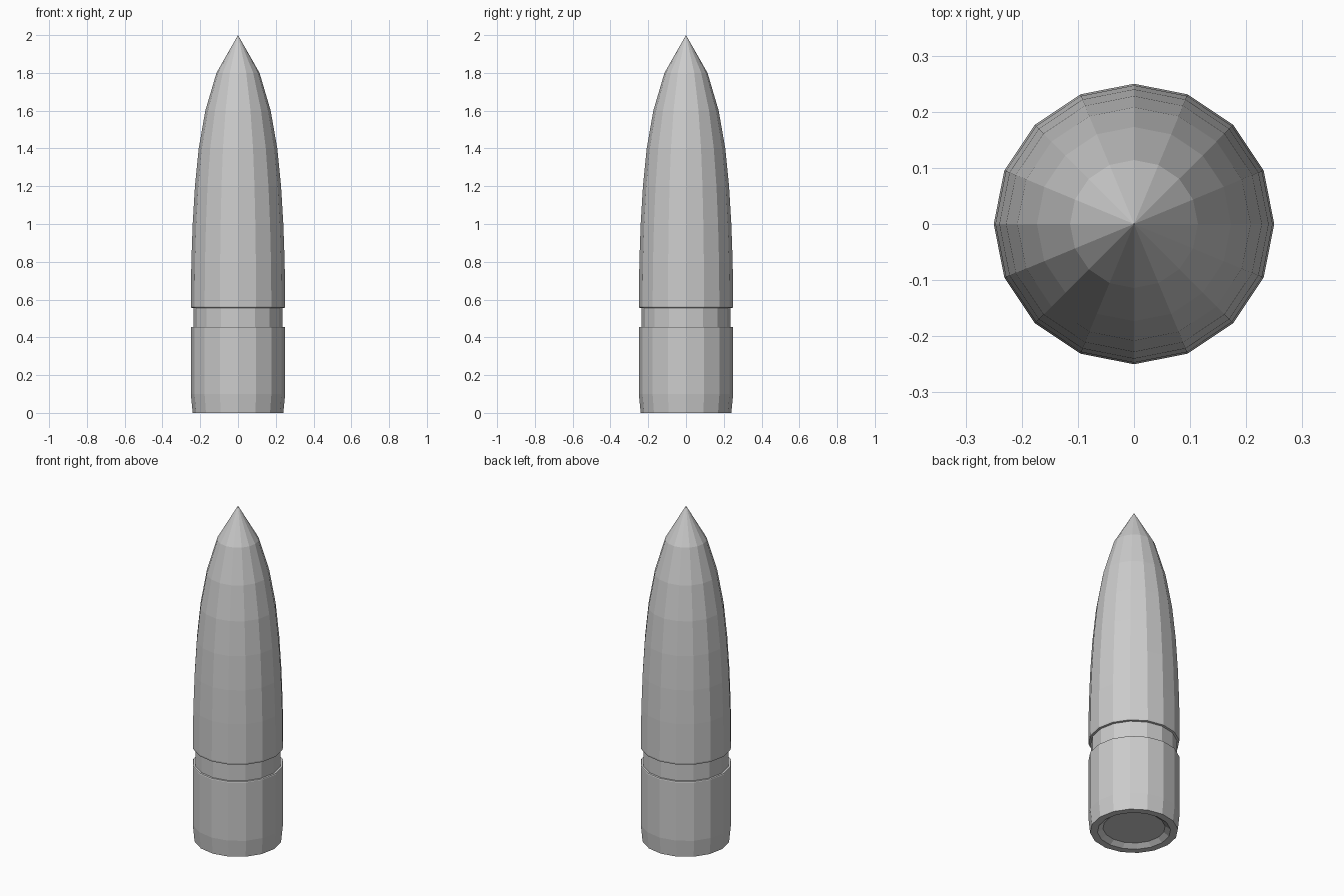
import bpy, bmesh, math

if "Cube" in bpy.data.objects:
    bpy.data.objects.remove(bpy.data.objects["Cube"])

SIDES = 16


def lathe(name, profile):
    """Revolve (radius, z) points around z; radius 0 makes a single pole."""
    bm = bmesh.new()
    rings = []
    for r, z in profile:
        n = 1 if r == 0 else SIDES
        rings.append([bm.verts.new((r * math.cos(i * math.tau / SIDES),
                                    r * math.sin(i * math.tau / SIDES), z))
                      for i in range(n)])
    for a, b in zip(rings, rings[1:]):
        for i in range(SIDES):
            j = (i + 1) % SIDES
            if len(b) == 1:
                bm.faces.new((a[i], a[j], b[0]))
            else:
                bm.faces.new((a[i], a[j], b[j], b[i]))
    # flat floor of the base recess
    bm.faces.new(list(reversed(rings[0])))
    bmesh.ops.recalc_face_normals(bm, faces=bm.faces)
    mesh = bpy.data.meshes.new(name)
    bm.to_mesh(mesh)
    bm.free()
    obj = bpy.data.objects.new(name, mesh)
    bpy.context.collection.objects.link(obj)
    return obj


# recessed base and straight lower body
base = [(0.17, 0.022), (0.20, 0.0), (0.24, 0.0), (0.25, 0.10), (0.25, 0.45)]
# crimp groove
groove = [(0.248, 0.455), (0.236, 0.455), (0.236, 0.555), (0.248, 0.557)]
# curved nose up to the point
nose = [(0.25, 0.567), (0.247, 0.80), (0.240, 1.0), (0.228, 1.2),
        (0.208, 1.4), (0.173, 1.6), (0.114, 1.8), (0, 2.0)]

lathe("bullet_body", base + groove + nose)
